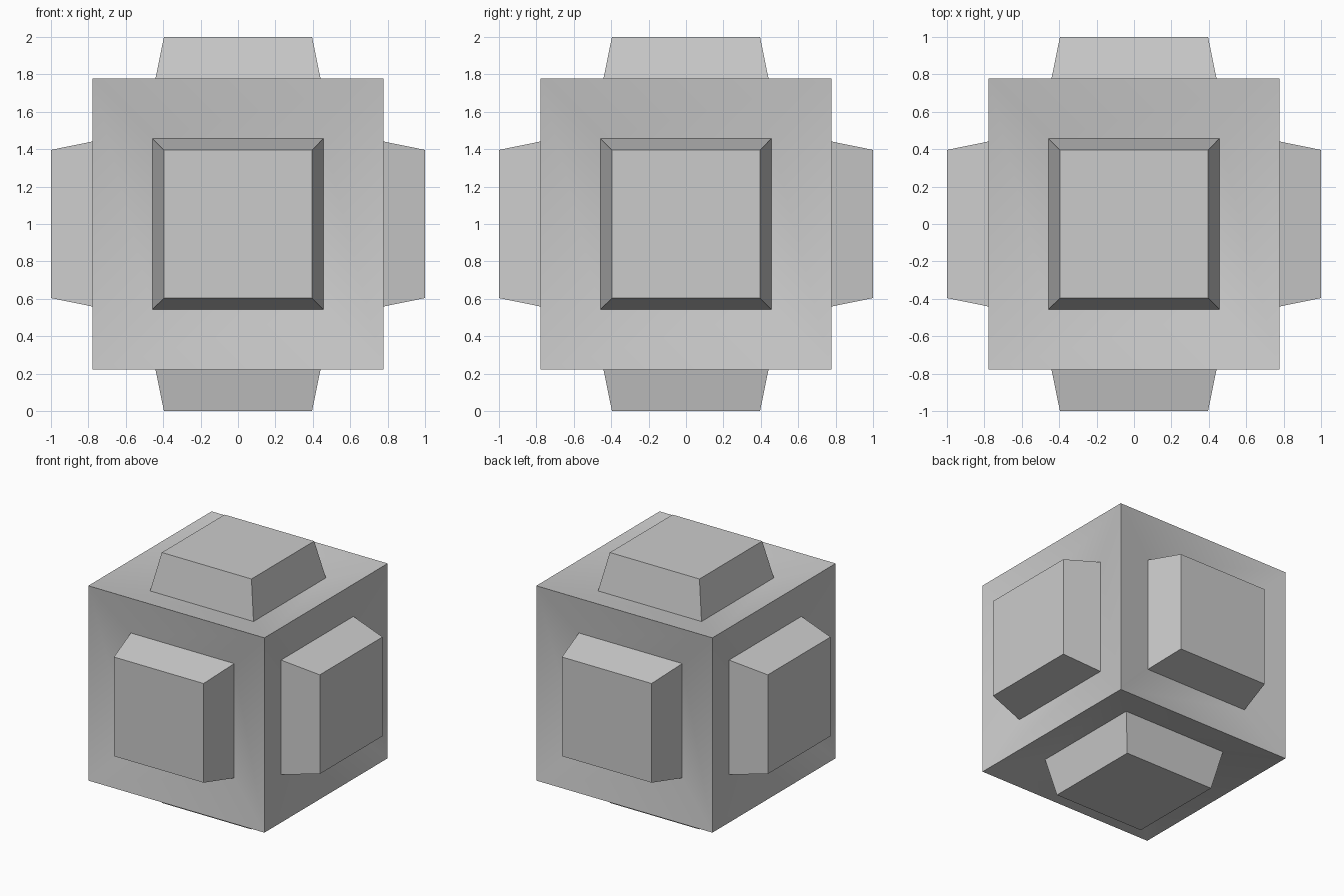
import bpy
import bmesh
import math

default_cube = bpy.data.objects.get("Cube")
if default_cube:
    bpy.data.objects.remove(default_cube, do_unlink=True)

# Sizes
HALF = 0.778         # half width of the cube body
BASE = 0.457         # half width at the foot of each raised block
TOP = 0.396          # half width of each block's outer face
DISH = 0.078         # depth of the hollow around each block
REACH = 1.0          # distance from the centre to a block's outer face

# Plain grey material
grey = bpy.data.materials.new("plain_grey")
grey.use_nodes = True
colour = (0.6, 0.6, 0.6, 1.0)
grey.diffuse_color = colour
grey.node_tree.nodes["Principled BSDF"].inputs["Base Color"].default_value = colour

# Cube body: dish every side inwards, then raise a tapered block from it
bm = bmesh.new()
bmesh.ops.create_cube(bm, size=2 * HALF)
sides = bm.faces[:]
bmesh.ops.inset_individual(bm, faces=sides, thickness=HALF - BASE, depth=-DISH,
                           use_even_offset=True)
bmesh.ops.inset_individual(bm, faces=sides, thickness=BASE - TOP,
                           depth=REACH - HALF + DISH, use_even_offset=True)
bmesh.ops.translate(bm, verts=bm.verts, vec=(0, 0, REACH))

mesh = bpy.data.meshes.new("studded_cube")
bm.to_mesh(mesh)
bm.free()
mesh.materials.append(grey)
studded_cube = bpy.data.objects.new("studded_cube", mesh)
bpy.context.collection.objects.link(studded_cube)

# Soft shading across the shallow hollows, crisp edges elsewhere
bpy.ops.object.select_all(action="DESELECT")
studded_cube.select_set(True)
bpy.context.view_layer.objects.active = studded_cube
bpy.ops.object.shade_smooth_by_angle(angle=math.radians(30))
